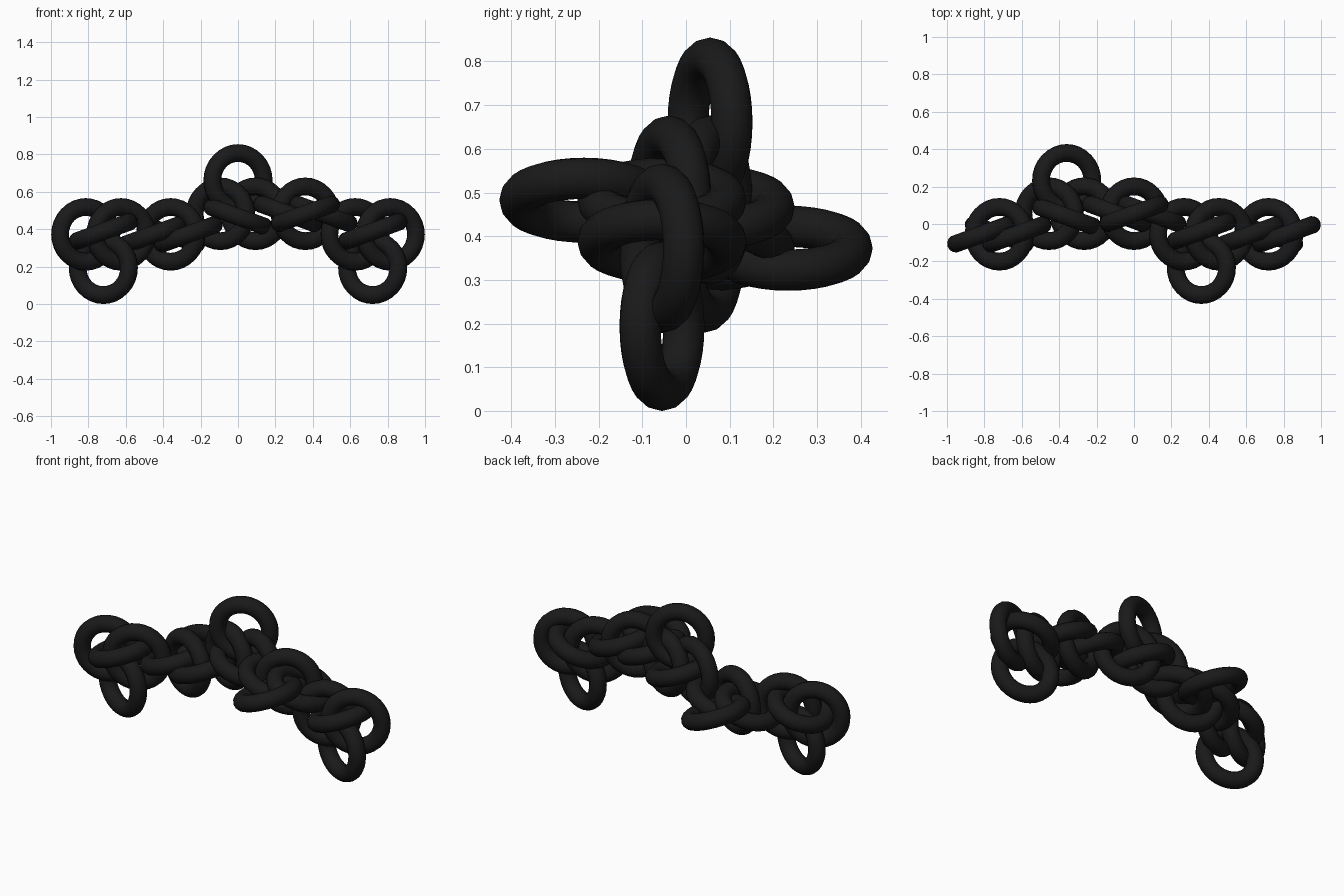
import bpy, bmesh
from math import radians, cos, sin, tau
from mathutils import Matrix, Vector

if "Cube" in bpy.data.objects:
    bpy.data.objects.remove(bpy.data.objects["Cube"])

R, r = 0.1463, 0.0475          # ring radius, wire radius
SEG, SIDES = 32, 14
MID_Z = 0.4275                 # height of the chain axis
TILT = radians(20)

black = bpy.data.materials.new("black_metal")
black.diffuse_color = (0.01, 0.01, 0.01, 1)
black.use_nodes = True
black.node_tree.nodes["Principled BSDF"].inputs["Base Color"].default_value = black.diffuse_color


def ring_mesh():
    bm = bmesh.new()
    loops = []
    for i in range(SEG):
        a = tau * i / SEG
        loop = []
        for j in range(SIDES):
            b = tau * j / SIDES
            d = R + r * cos(b)
            loop.append(bm.verts.new((d * cos(a), d * sin(a), r * sin(b))))
        loops.append(loop)
    for i in range(SEG):
        p, q = loops[i], loops[(i + 1) % SEG]
        for j in range(SIDES):
            k = (j + 1) % SIDES
            f = bm.faces.new((p[j], q[j], q[k], p[k]))
            f.smooth = True
    me = bpy.data.meshes.new("ring")
    bm.to_mesh(me)
    bm.free()
    me.materials.append(black)
    return me


ring = ring_mesh()
upright = Matrix.Rotation(radians(90), 4, 'X')


def turn(angle, axis):
    return Matrix.Rotation(angle, 4, axis)


# One knot of four rings, placed relative to the chain axis
knot = [
    ("left_ring", Vector((-0.094, -0.055, -0.055)), turn(TILT, 'Z') @ upright),
    ("right_ring", Vector((0.094, -0.055, -0.055)), turn(TILT, 'Z') @ upright),
    ("hanging_ring", Vector((0, -0.055, -0.2335)), turn(-TILT, 'Z') @ upright),
    ("cross_ring", Vector((0, -0.055, -0.039)), turn(-TILT, 'Y')),
]

# Five knots along x, each a quarter turn further round the axis
for n in range(5):
    place = Matrix.Translation((0.36 * (n - 2), 0, MID_Z)) @ turn(radians(90 * n), 'X')
    for name, pos, rot in knot:
        ob = bpy.data.objects.new(f"{name}_{n + 1}", ring)
        bpy.context.collection.objects.link(ob)
        ob.matrix_world = place @ Matrix.Translation(pos) @ rot
